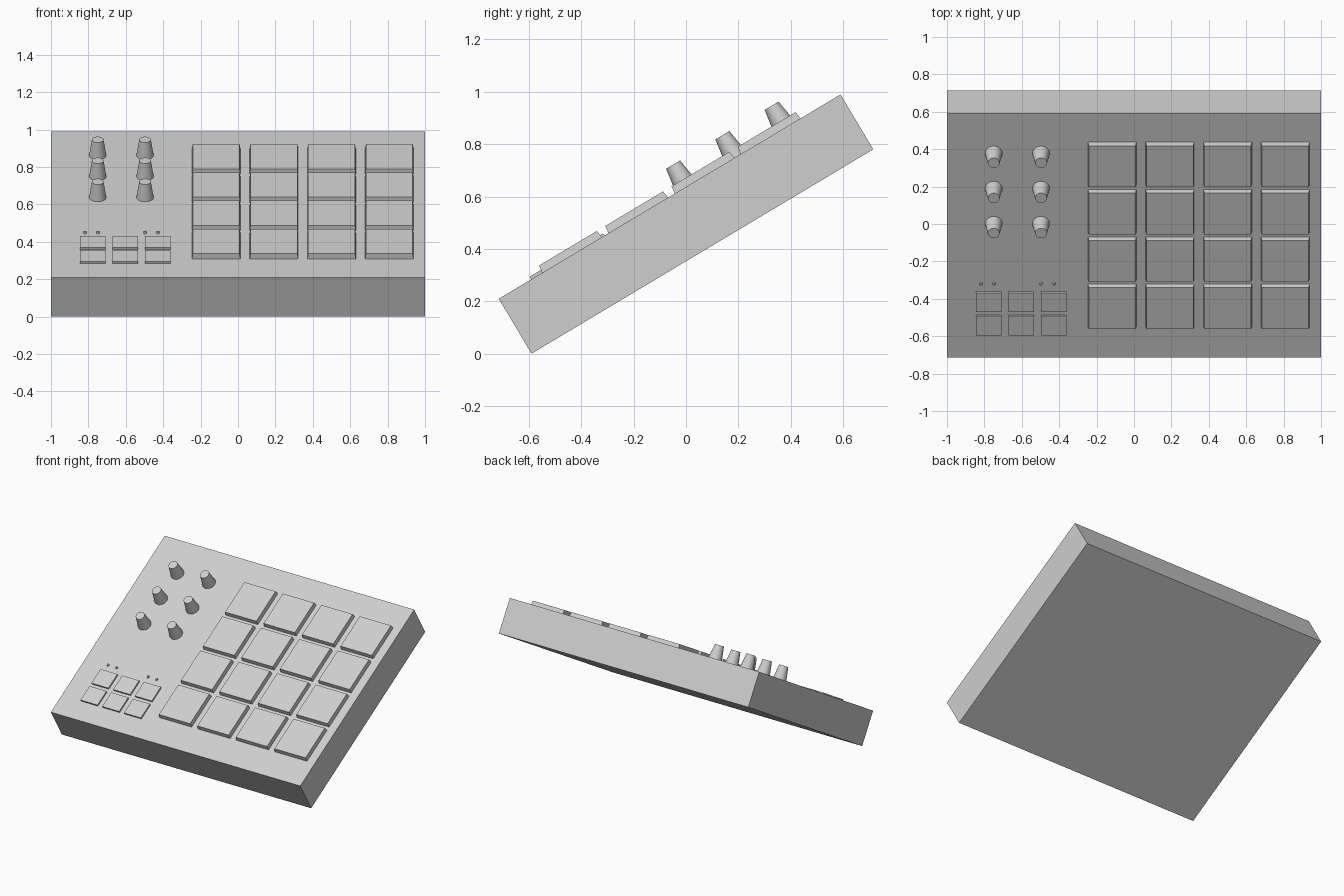
import bpy, bmesh, math
from mathutils import Matrix

if "Cube" in bpy.data.objects:
    bpy.data.objects.remove(bpy.data.objects["Cube"])

# Everything is laid out on a flat panel (top surface = local z 0), then tilted
TILT = Matrix.Translation((0, -0.0625, 0.60)) @ Matrix.Rotation(math.atan2(0.78, 1.305), 4, 'X')

grey = bpy.data.materials.new("plain_grey")
grey.diffuse_color = (0.62, 0.62, 0.62, 1)
grey.use_nodes = True
grey.node_tree.nodes["Principled BSDF"].inputs["Base Color"].default_value = grey.diffuse_color


def finish(name, bm):
    me = bpy.data.meshes.new(name)
    bm.to_mesh(me)
    bm.free()
    me.materials.append(grey)
    ob = bpy.data.objects.new(name, me)
    bpy.context.collection.objects.link(ob)
    ob.matrix_world = TILT
    return ob


def block(name, x, v, w, d, z0, z1, taper=0.0):
    """Box whose top is smaller by taper on every side."""
    bm = bmesh.new()
    bmesh.ops.create_cube(bm, size=1)
    for p in bm.verts:
        t = 2 * taper if p.co.z > 0 else 0
        p.co = (x + p.co.x * (w - t), v + p.co.y * (d - t), z1 if p.co.z > 0 else z0)
    return finish(name, bm)


def cone(name, x, v, r0, r1, h, sides):
    bm = bmesh.new()
    bmesh.ops.create_cone(bm, cap_ends=True, segments=sides, radius1=r0, radius2=r1,
                          depth=h, matrix=Matrix.Translation((x, v, h / 2)))
    for f in bm.faces:
        f.smooth = len(f.verts) == 4
    for e in bm.edges:
        e.smooth = all(f.smooth for f in e.link_faces)
    return finish(name, bm)


# Case
block("case", 0, 0, 2.0, 1.52, -0.244, 0)

# Four by four drum pads
for r in range(4):
    for c in range(4):
        block(f"pad_{r}_{c}", -0.1165 + 0.3085 * c, -0.434 + 0.2945 * r,
              0.26, 0.267, -0.005, 0.03, 0.005)

# Small buttons
for r in range(2):
    for c in range(3):
        block(f"button_{r}_{c}", -0.777 + 0.174 * c, -0.555 + 0.146 * r,
              0.136, 0.121, -0.005, 0.012)

# Tapered knobs
for r in range(3):
    for x in (-0.75, -0.497):
        cone(f"knob_{r}", x, 0.074 + 0.219 * r, 0.046, 0.031, 0.098, 32)

# Indicator lights
for x in (-0.818, -0.749, -0.497, -0.428):
    cone("indicator_light", x, -0.298, 0.009, 0.007, 0.01, 12)
